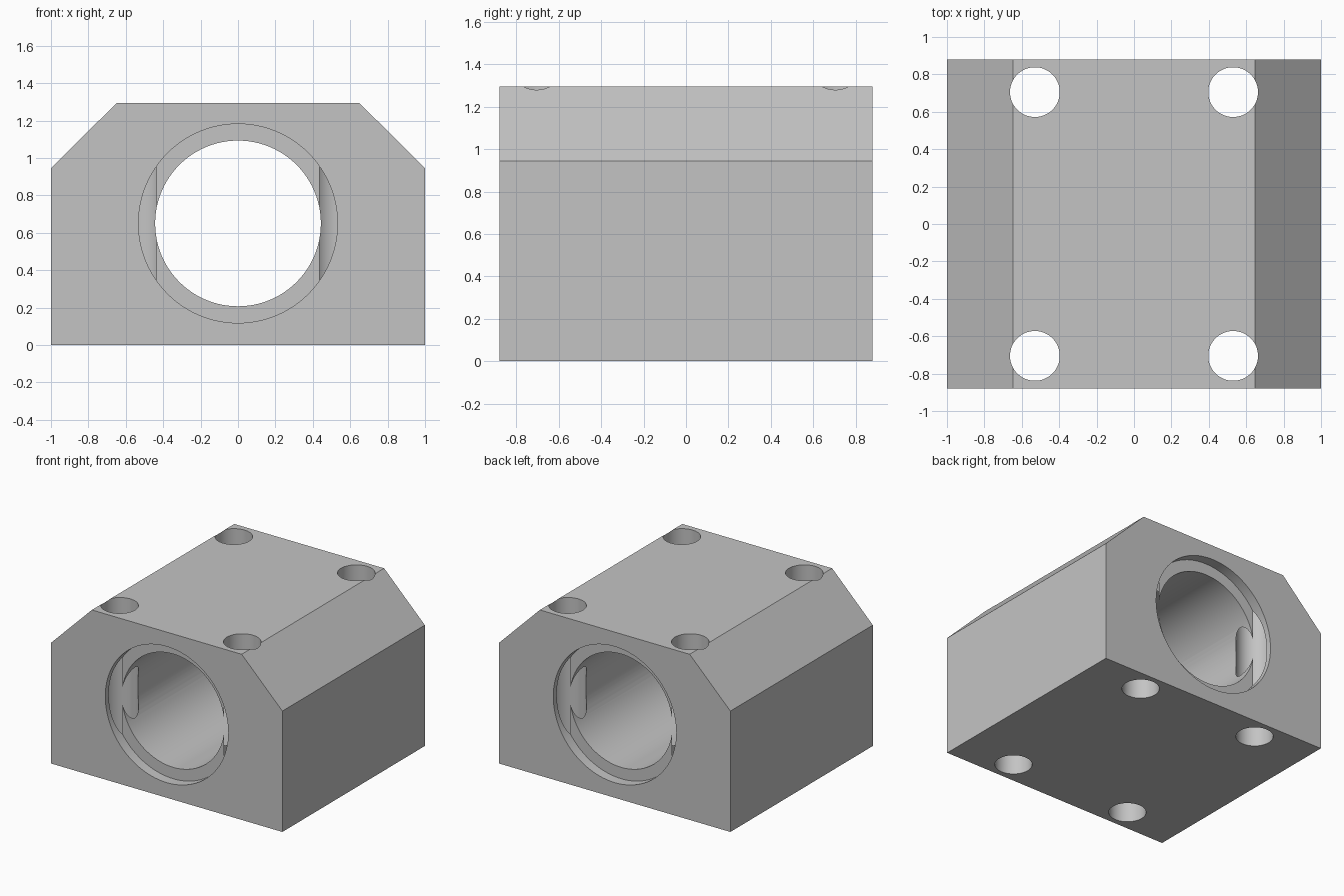
import bpy, bmesh, math
from mathutils import Matrix

if "Cube" in bpy.data.objects:
    bpy.data.objects.remove(bpy.data.objects["Cube"], do_unlink=True)

HALF_DEPTH = 0.88
BORE_Z = 0.65
COUNTERBORE_DEPTH = 0.08

grey = bpy.data.materials.new("plain grey")
grey.use_nodes = True
colour = (0.55, 0.55, 0.55, 1)
grey.diffuse_color = colour
grey.node_tree.nodes["Principled BSDF"].inputs["Base Color"].default_value = colour


def make_object(name, bm):
    bmesh.ops.recalc_face_normals(bm, faces=bm.faces)
    mesh = bpy.data.meshes.new(name)
    bm.to_mesh(mesh)
    bm.free()
    mesh.materials.append(grey)
    obj = bpy.data.objects.new(name, mesh)
    bpy.context.collection.objects.link(obj)
    return obj


def cylinder(name, radius, length, location, along_y=False):
    bm = bmesh.new()
    turn = Matrix.Rotation(math.pi / 2, 4, "X") if along_y else Matrix()
    bmesh.ops.create_cone(bm, cap_ends=True, segments=96, radius1=radius, radius2=radius,
                          depth=length, matrix=Matrix.Translation(location) @ turn)
    obj = make_object(name, bm)
    obj.hide_render = True
    return obj


# Block with chamfered upper corners, extruded front to back
half = [(1, 0), (1, 0.945), (0.648, 1.295)]
profile = half + [(-x, z) for x, z in reversed(half)]
bm = bmesh.new()
face = bm.faces.new([bm.verts.new((x, -HALF_DEPTH, z)) for x, z in profile])
side = bmesh.ops.extrude_face_region(bm, geom=[face])["geom"]
bmesh.ops.translate(bm, vec=(0, 2 * HALF_DEPTH, 0),
                    verts=[v for v in side if isinstance(v, bmesh.types.BMVert)])
block = make_object("bearing_block", bm)

# Main bore, a shallow counterbore at each end, and four vertical bolt holes
cutters = [cylinder("bore_cutter", 0.443, 3, (0, 0, BORE_Z), True)]
for end in (-1, 1):
    cutters.append(cylinder("counterbore_cutter", 0.532, 2 * COUNTERBORE_DEPTH,
                            (0, end * HALF_DEPTH, BORE_Z), True))
    for x in (-0.53, 0.53):
        cutters.append(cylinder("bolt_hole_cutter", 0.133, 3, (x, end * 0.705, BORE_Z)))

bpy.ops.object.select_all(action="DESELECT")
block.select_set(True)
bpy.context.view_layer.objects.active = block
for cutter in cutters:
    cut = block.modifiers.new("cut", "BOOLEAN")
    cut.operation = "DIFFERENCE"
    cut.solver = "EXACT"
    cut.object = cutter
    bpy.ops.object.modifier_apply(modifier=cut.name)
    bpy.data.objects.remove(cutter, do_unlink=True)

bpy.ops.object.shade_smooth_by_angle(angle=math.radians(20))
